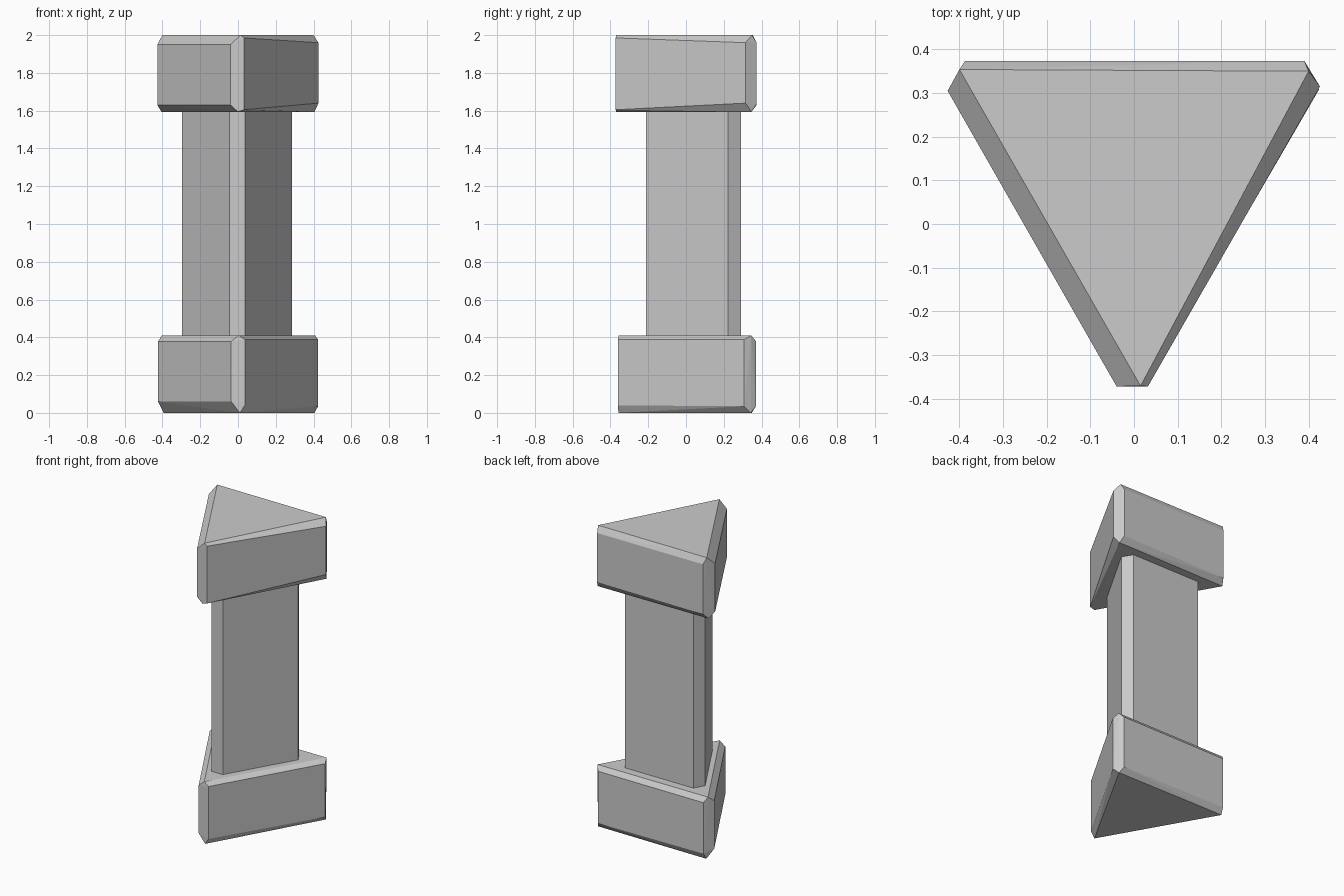
import bpy, bmesh

if "Cube" in bpy.data.objects:
    bpy.data.objects.remove(bpy.data.objects["Cube"])


def hull(name, points):
    """Faceted convex block through the given points."""
    bm = bmesh.new()
    for p in points:
        bm.verts.new(p)
    bmesh.ops.convex_hull(bm, input=bm.verts[:])
    loose = [v for v in bm.verts if not v.link_faces]
    bmesh.ops.delete(bm, geom=loose, context='VERTS')
    bmesh.ops.dissolve_limit(bm, angle_limit=0.01, verts=bm.verts[:], edges=bm.edges[:])
    bmesh.ops.recalc_face_normals(bm, faces=bm.faces[:])
    mesh = bpy.data.meshes.new(name)
    bm.to_mesh(mesh)
    bm.free()
    ob = bpy.data.objects.new(name, mesh)
    bpy.context.collection.objects.link(ob)
    return ob


def cap(name, outline, lows, highs, bottom, top, z0, z1):
    """Clipped triangle block: upright sides between flat end triangles."""
    pts = [(x, y, z) for (x, y), z in zip(outline, lows)]
    pts += [(x, y, z) for (x, y), z in zip(outline, highs)]
    pts += [(x, y, z0) for x, y in bottom] + [(x, y, z1) for x, y in top]
    return hull(name, pts)


# Outlines run: left side, back, right side, front corner
cap("top_cap",
    [(-0.427, 0.305), (-0.387, 0.374), (0.39, 0.374),
     (0.426, 0.315), (0.032, -0.372), (-0.04, -0.372)],
    [1.63, 1.63, 1.635, 1.64, 1.605, 1.63],
    [1.95, 1.96, 1.96, 1.96, 1.985, 1.95],
    [(-0.405, 0.343), (0.405, 0.347), (0.0, -0.371)],
    [(-0.4, 0.354), (0.4, 0.35), (0.015, -0.371)], 1.594, 2.0)

cap("base_cap",
    [(-0.423, 0.308), (-0.387, 0.37), (0.387, 0.37),
     (0.424, 0.308), (0.036, -0.36), (-0.036, -0.36)],
    [0.06, 0.04, 0.035, 0.035, 0.04, 0.06],
    [0.378, 0.378, 0.38, 0.388, 0.388, 0.378],
    [(-0.393, 0.348), (0.405, 0.343), (0.01, -0.358)],
    [(-0.403, 0.345), (0.408, 0.345), (0.003, -0.357)], 0.0, 0.41)

# Straight triangular shaft with clipped corners
shaft = [(-0.296, 0.222), (-0.257, 0.29), (0.246, 0.29),
         (0.286, 0.222), (0.036, -0.211), (-0.046, -0.211)]
hull("shaft", [(x, y, z) for x, y in shaft for z in (0.40, 1.60)])
